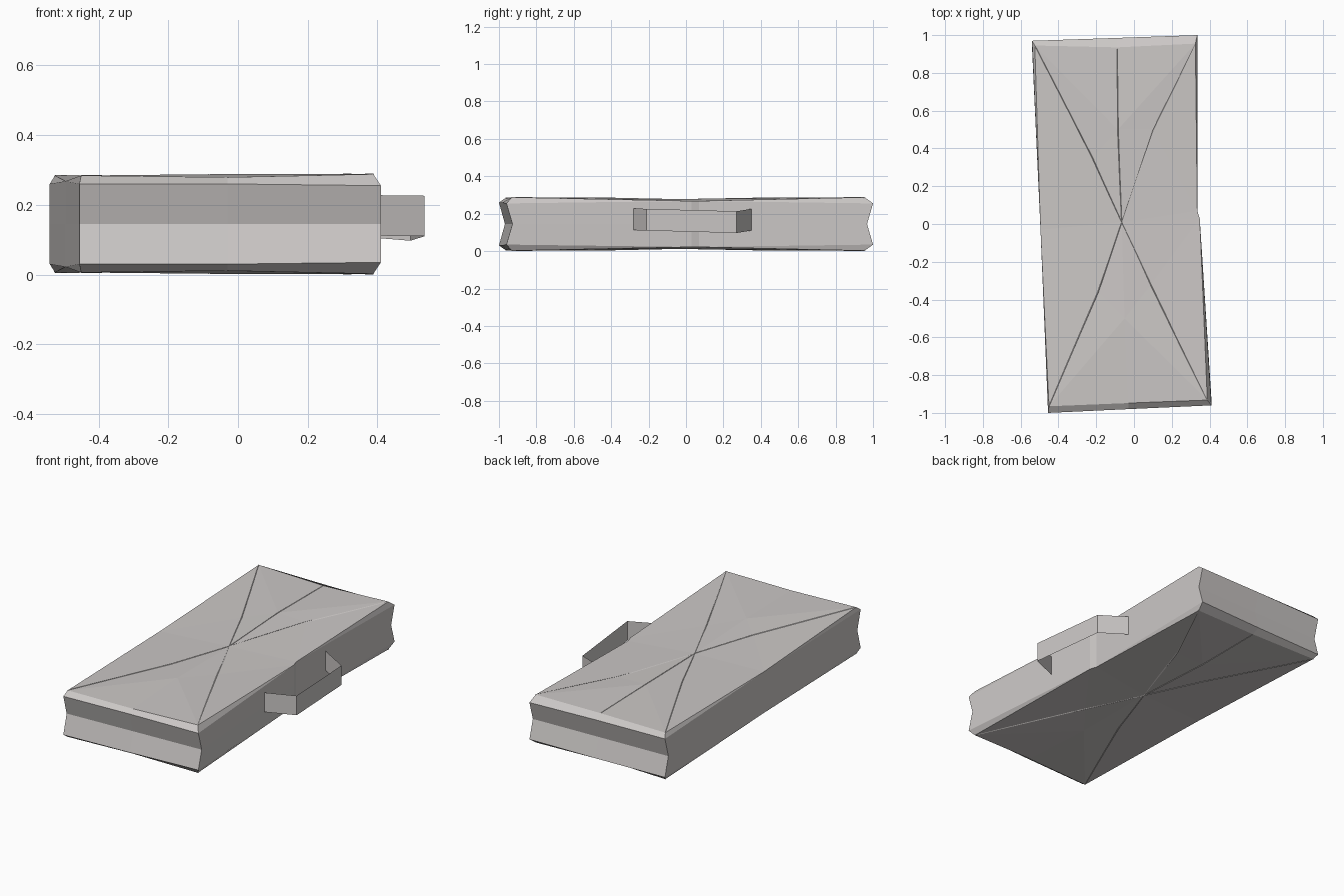
import bpy
from mathutils import Vector

if "Cube" in bpy.data.objects:
    bpy.data.objects.remove(bpy.data.objects["Cube"])

mat = bpy.data.materials.new("warm grey")
mat.diffuse_color = (0.60, 0.575, 0.565, 1)
mat.use_nodes = True
mat.node_tree.nodes["Principled BSDF"].inputs["Base Color"].default_value = mat.diffuse_color
MID = 0.145


def add_object(name, verts, faces):
    me = bpy.data.meshes.new(name)
    me.from_pydata([tuple(v) for v in verts], [], faces)
    me.materials.append(mat)
    me.update()
    ob = bpy.data.objects.new(name, me)
    bpy.context.collection.objects.link(ob)
    return ob


def mirrored(verts, faces):
    """Adds the underside as a reflection about the middle height."""
    n = len(verts)
    low = [(x, y, 2 * MID - z) for x, y, z in verts]
    return verts + low, faces + [[i + n for i in reversed(f)] for f in faces]


# case outline, counter-clockwise: front, right (slightly dented), back, left
outline = [(-.455, -1), (-.03, -.98), (.41, -.96), (.348, .03), (.335, .07),
           (.335, 1), (-.09, .985), (-.54, .97), (-.495, -.03)]
ends = {0: 1, 1: 1, 2: 1, 5: -1, 6: -1, 7: -1}
n = len(outline)
edge_z = [.26, .26, .255, .268, .268, .255, .26, .26, .268]

groove = [(x, y + .032 * ends.get(i, 0), MID) for i, (x, y) in enumerate(outline)]
edge = [(x, y, edge_z[i]) for i, (x, y) in enumerate(outline)]
# crest behind the bevelled end edges, then quilted points of the lid
crest = [(-.45, -.965, .284), (-.03, -.948, .279), (.388, -.932, .288),
         (.325, .955, .288), (-.09, .935, .28), (-.525, .945, .284)]
quilt = [(-.065, .01, .277), (-.19, -.36, .279), (.09, -.32, .277),
         (.1, .5, .28), (-.22, .35, .279), (-.05, -.5, .288), (-.085, .5, .286)]
verts = groove + edge + crest + quilt
E, C, Q = n, 2 * n, 2 * n + 6
FL, FM, FR, BR, BM, BL = range(C, C + 6)
O, QFL, QFR, QBR, QBL, PF, PB = range(Q, Q + 7)
faces = [[i, (i + 1) % n, E + (i + 1) % n, E + i] for i in range(n)]
# end bevels
for a, b, ca, cb in ((0, 1, FL, FM), (1, 2, FM, FR), (5, 6, BR, BM), (6, 7, BM, BL)):
    faces.append([E + a, E + b, cb, ca])
# end panels of the lid
for l, m, r, ql, qr, p in ((FL, FM, FR, QFL, QFR, PF), (BR, BM, BL, QBR, QBL, PB)):
    faces += [[l, m, p], [m, r, p], [r, qr, p], [qr, O, p], [O, ql, p], [ql, l, p]]
# long side panels of the lid
R1, R2, LM = E + 3, E + 4, E + 8
faces += [[FR, E + 2, R1], [FR, R1, QFR], [QFR, R1, O], [O, R1, R2],
          [O, R2, QBR], [QBR, R2, BR], [BR, R2, E + 5]]
faces += [[BL, E + 7, LM], [BL, LM, QBL], [QBL, LM, O],
          [O, LM, QFL], [QFL, LM, FL], [FL, LM, E]]
add_object("case_body", *mirrored(verts, faces))


# narrow raised folds along the diagonals and centre seam
def fold(name, path, width):
    vs, fs = [], []
    for i, (p, w) in enumerate(zip(path, (.003, width, .003))):
        p = Vector(p)
        d = Vector(path[-1]) - Vector(path[0])
        s = Vector((-d.y, d.x, 0)).normalized() * w
        vs += [tuple(p - s - Vector((0, 0, .003))), tuple(p + Vector((0, 0, .002))),
               tuple(p + s - Vector((0, 0, .003)))]
        if i:
            k = 3 * i
            fs += [[k - 3, k, k + 1, k - 2], [k - 2, k + 1, k + 2, k - 1]]
    add_object(name, *mirrored(vs, fs))


fold("front_right_fold", [verts[FR], verts[QFR], verts[O]], .012)
fold("back_right_fold", [verts[BR], verts[QBR], verts[O]], .014)
fold("front_left_fold", [verts[FL], verts[QFL], verts[O]], .007)
fold("back_left_fold", [verts[BL], verts[QBL], verts[O]], .006)
fold("back_seam", [verts[BM], verts[PB], verts[O]], .006)

# handle: a thin upright band on the right side
path = [(.37, -.28, .17), (.535, -.21, .168), (.495, .27, .155), (.335, .35, .168)]
hv = [(x, y, z + s * .058) for x, y, z in path for s in (-1, 1)]
add_object("handle", hv, [[2 * i, 2 * i + 2, 2 * i + 3, 2 * i + 1] for i in range(3)])
